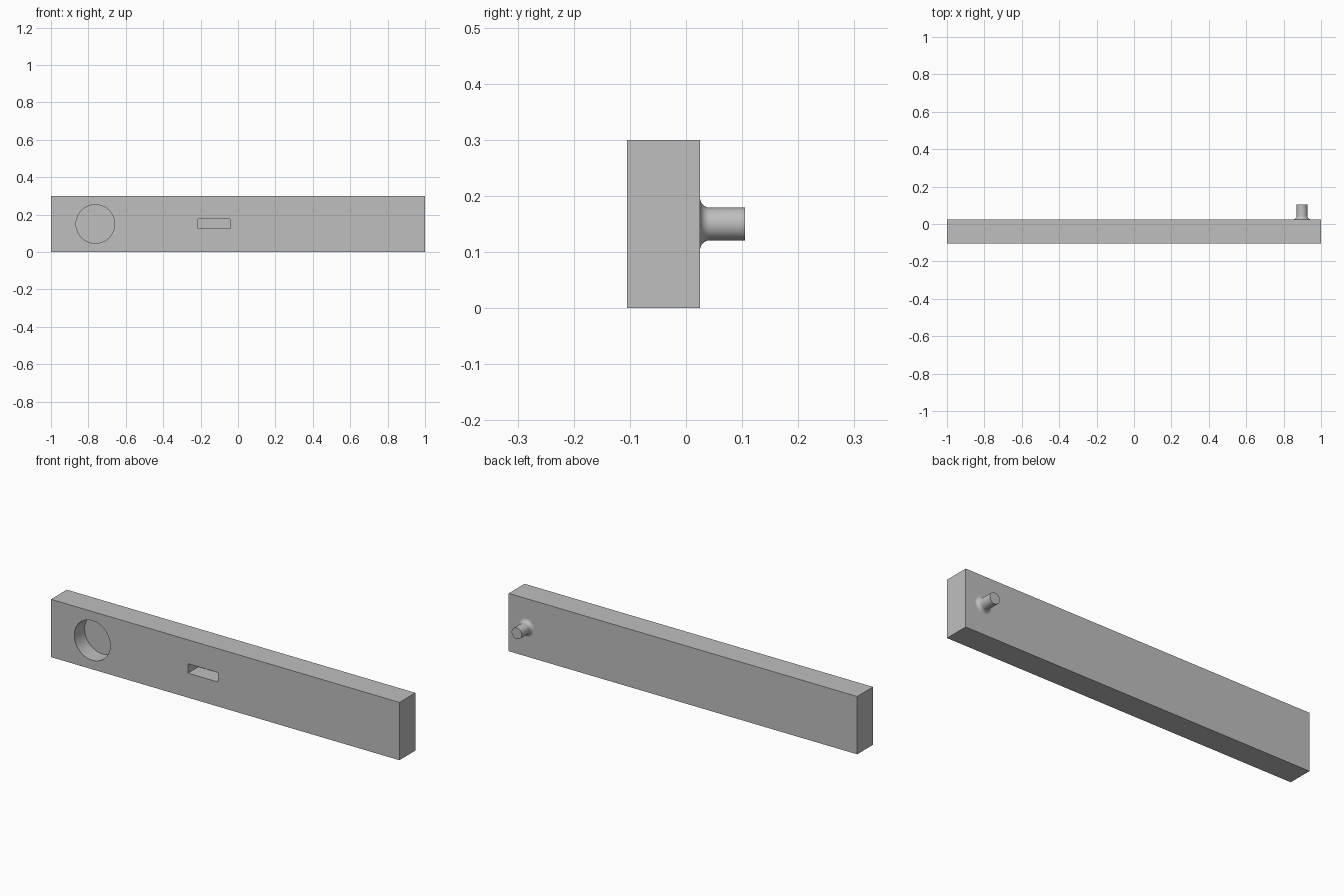
import bpy
import math

if "Cube" in bpy.data.objects:
    bpy.data.objects.remove(bpy.data.objects["Cube"], do_unlink=True)

grey = bpy.data.materials.new("plain_grey")
grey.use_nodes = True
colour = (0.52, 0.52, 0.52, 1)
grey.diffuse_color = colour
grey.node_tree.nodes["Principled BSDF"].inputs["Base Color"].default_value = colour

FRONT, BACK, HEIGHT = -0.105, 0.025, 0.3
MID_Z = HEIGHT / 2
POCKET = 0.085


def box(name, x0, x1, y0, y1, z0, z1):
    bpy.ops.mesh.primitive_cube_add(
        size=1, location=((x0 + x1) / 2, (y0 + y1) / 2, (z0 + z1) / 2))
    ob = bpy.context.object
    ob.name = name
    ob.scale = (x1 - x0, y1 - y0, z1 - z0)
    bpy.ops.object.transform_apply(location=False, rotation=False, scale=True)
    return ob


def cut(target, cutter):
    mod = target.modifiers.new("cut", "BOOLEAN")
    mod.operation = "DIFFERENCE"
    mod.solver = "EXACT"
    mod.object = cutter
    bpy.ops.object.select_all(action="DESELECT")
    target.select_set(True)
    bpy.context.view_layer.objects.active = target
    bpy.ops.object.modifier_apply(modifier=mod.name)
    bpy.data.objects.remove(cutter, do_unlink=True)


def finish(ob):
    ob.data.materials.clear()
    ob.data.materials.append(grey)
    bpy.ops.object.select_all(action="DESELECT")
    ob.select_set(True)
    bpy.context.view_layer.objects.active = ob
    bpy.ops.object.shade_smooth_by_angle(angle=math.radians(30))


# Long bar with a blind round pocket and a blind slot in the front
bar = box("bar", -1, 1, FRONT, BACK, 0, HEIGHT)
floor_y = FRONT + POCKET
start_y = FRONT - 0.05
bpy.ops.mesh.primitive_cylinder_add(
    vertices=64, radius=0.103, depth=floor_y - start_y,
    location=(-0.763, (floor_y + start_y) / 2, MID_Z),
    rotation=(math.pi / 2, 0, 0))
cut(bar, bpy.context.object)
cut(bar, box("slot_cutter", -0.214, -0.042, start_y, floor_y, 0.127, 0.176))
finish(bar)

# Round peg on the back, flared at its foot by a quarter-circle fillet
RADIUS, FILLET, LENGTH, SIDES, STEPS = 0.029, 0.018, 0.08, 48, 8
profile = []
for i in range(STEPS + 1):
    a = i / STEPS * math.pi / 2
    profile.append((RADIUS + FILLET * (1 - math.sin(a)),
                    FILLET * (1 - math.cos(a))))
profile.append((RADIUS, LENGTH))

verts, faces = [], []
for r, d in profile:
    for s in range(SIDES):
        t = 2 * math.pi * s / SIDES
        verts.append((r * math.sin(t), d, r * math.cos(t)))
for k in range(len(profile) - 1):
    for s in range(SIDES):
        n = (s + 1) % SIDES
        a, b = k * SIDES, (k + 1) * SIDES
        faces.append((a + s, b + s, b + n, a + n))
last = (len(profile) - 1) * SIDES
faces.append([last + s for s in reversed(range(SIDES))])
mesh = bpy.data.meshes.new("peg")
mesh.from_pydata(verts, [], faces)
# Make the outward direction certain: the end cap must face the back
if mesh.polygons[-1].normal.y < 0:
    mesh.flip_normals()
peg = bpy.data.objects.new("peg", mesh)
peg.location = (0.898, BACK, MID_Z)
bpy.context.collection.objects.link(peg)
finish(peg)
